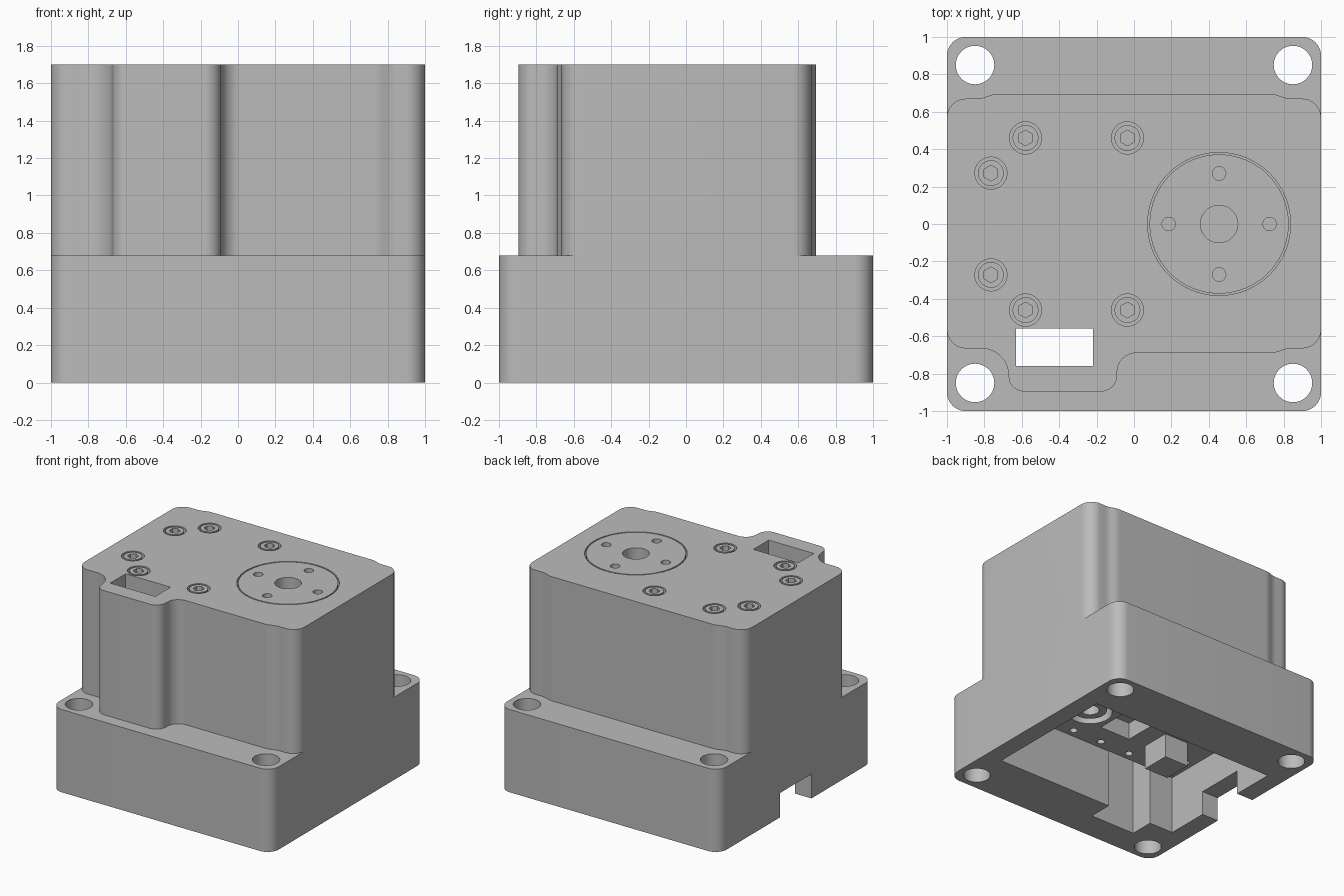
import bpy, bmesh, math
from mathutils import Vector

if "Cube" in bpy.data.objects:
    bpy.data.objects.remove(bpy.data.objects["Cube"], do_unlink=True)

grey = bpy.data.materials.new("plain_grey")
grey.use_nodes = True
colour = (0.5, 0.5, 0.5, 1)
grey.diffuse_color = colour
grey.node_tree.nodes["Principled BSDF"].inputs["Base Color"].default_value = colour

TOP, LEDGE, CEILING = 1.7, 0.68, 0.48


def rounded(corners, steps=8):
    """Outline from (x, y, radius) corners with each corner rounded."""
    out = []
    for i, (x, y, r) in enumerate(corners):
        p = Vector((x, y))
        if r == 0:
            out.append(p)
            continue
        a = (Vector(corners[i - 1][:2]) - p).normalized()
        b = (Vector(corners[(i + 1) % len(corners)][:2]) - p).normalized()
        half = a.angle(b) / 2
        t = r / math.tan(half)
        c = p + (a + b).normalized() * r / math.sin(half)
        v0, v1 = p + a * t - c, p + b * t - c
        out += [c + v0.lerp(v1, k / steps).normalized() * r for k in range(steps + 1)]
    return out


def box(x0, x1, y0, y1, r=0):
    return rounded([(x0, y0, r), (x1, y0, r), (x1, y1, r), (x0, y1, r)])


def circle(x, y, r, n=32):
    return [Vector((x + r * math.sin(math.tau * k / n), y + r * math.cos(math.tau * k / n)))
            for k in range(n)]


def prism(name, outlines, z0, z1):
    """Extrude separate outlines from z0 to z1 into one object."""
    bm = bmesh.new()
    for pts in outlines:
        face = bm.faces.new([bm.verts.new((p.x, p.y, z0)) for p in pts])
        new = bmesh.ops.extrude_face_region(bm, geom=[face])["geom"]
        bmesh.ops.translate(bm, vec=(0, 0, z1 - z0),
                            verts=[v for v in new if isinstance(v, bmesh.types.BMVert)])
    bmesh.ops.recalc_face_normals(bm, faces=bm.faces)
    mesh = bpy.data.meshes.new(name)
    bm.to_mesh(mesh)
    bm.free()
    mesh.materials.append(grey)
    ob = bpy.data.objects.new(name, mesh)
    bpy.context.collection.objects.link(ob)
    return ob


def combine(ob, outlines, z0, z1, operation="DIFFERENCE"):
    """Cut or join prisms with an object, then drop the helper."""
    helper = prism("helper", outlines, z0, z1)
    helper.hide_render = True
    mod = ob.modifiers.new("combine", "BOOLEAN")
    mod.operation, mod.solver, mod.object = operation, "EXACT", helper
    bpy.context.view_layer.objects.active = ob
    bpy.ops.object.modifier_apply(modifier=mod.name)
    bpy.data.objects.remove(helper, do_unlink=True)


# Housing: square flange with a narrower upper body
housing = prism("housing", [box(-1, 1, -1, 1, 0.1)], 0, LEDGE)
body = rounded([
    (-1, 0.67, 0.1), (-0.82, 0.67, 0.15), (-0.75, 0.695, 0.15),
    (0.75, 0.695, 0.15), (0.82, 0.67, 0.15), (1, 0.67, 0.1),
    (1, -0.665, 0.1), (0.82, -0.665, 0.15), (0.75, -0.69, 0.15),
    (-0.09, -0.69, 0.1), (-0.09, -0.895, 0.085),
    (-0.67, -0.895, 0.08), (-0.67, -0.665, 0.145), (-1, -0.665, 0.1)])
combine(housing, [body], LEDGE, TOP, "UNION")

# Corner mounting holes
combine(housing, [circle(x, y, 0.103) for x in (-0.85, 0.85) for y in (-0.85, 0.85)], -0.1, 0.9)

# Underside cavity with its bay, and the slot running up through the top
cavity = rounded([(0.85, 0.57, 0), (-0.85, 0.57, 0), (-0.85, -0.56, 0), (-0.63, -0.56, 0),
                  (-0.63, -0.76, 0), (-0.22, -0.76, 0), (-0.22, -0.56, 0), (0.85, -0.56, 0)])
combine(housing, [cavity], -0.1, CEILING)
combine(housing, [box(-0.63, -0.22, -0.76, -0.56)], 0.4, 1.8)

# Cable notch in the side wall
combine(housing, [box(-1.1, -0.8, -0.2, 0.21)], -0.1, 0.2)

# Ceiling pockets and pilot holes
pilots = [circle(x, -0.49, 0.03, 16) for x in (0.19, -0.08, -0.36)]
combine(housing, pilots + [circle(-0.78, -0.32, 0.03, 16), box(-0.22, 0.06, -0.32, -0.02),
                           circle(0.27, -0.2, 0.17)], 0.4, 0.62)
boss = prism("ceiling_boss", [circle(0.27, -0.2, 0.13)], 0.5, 0.62)
combine(boss, [circle(0.27, -0.2, 0.07)], 0.4, 0.6)
connector = prism("connector_block", [box(-0.6, -0.38, -0.32, -0.08)], 0.28, CEILING)

# Output disc set into a round recess
DX = 0.455
combine(housing, [circle(DX, 0, 0.382, 64)], 1.4, 1.8)
disc = prism("output_disc", [circle(DX, 0, 0.372, 64)], 1.4, TOP)
bolts = [circle(DX + dx, dy, 0.036, 20)
         for dx, dy in ((0.27, 0), (-0.27, 0), (0, 0.27), (0, -0.27))]
combine(disc, bolts + [circle(DX, 0, 0.1)], 1.5, 1.8)

# Hex socket screws sunk into the top
spots = [(x, s * y) for x, y in ((-0.58, 0.46), (-0.035, 0.46), (-0.765, 0.272)) for s in (1, -1)]
combine(housing, [circle(x, y, 0.086) for x, y in spots], 1.6, 1.8)
screws = prism("screw_heads", [circle(x, y, 0.069) for x, y in spots], 1.6, TOP)
combine(screws, [circle(x, y, 0.042, 6) for x, y in spots], 1.64, 1.8)

# Smooth the curves, keep the edges sharp
for ob in (housing, boss, connector, disc, screws):
    bpy.ops.object.select_all(action="DESELECT")
    ob.select_set(True)
    bpy.context.view_layer.objects.active = ob
    bpy.ops.object.shade_smooth_by_angle(angle=math.radians(30))
